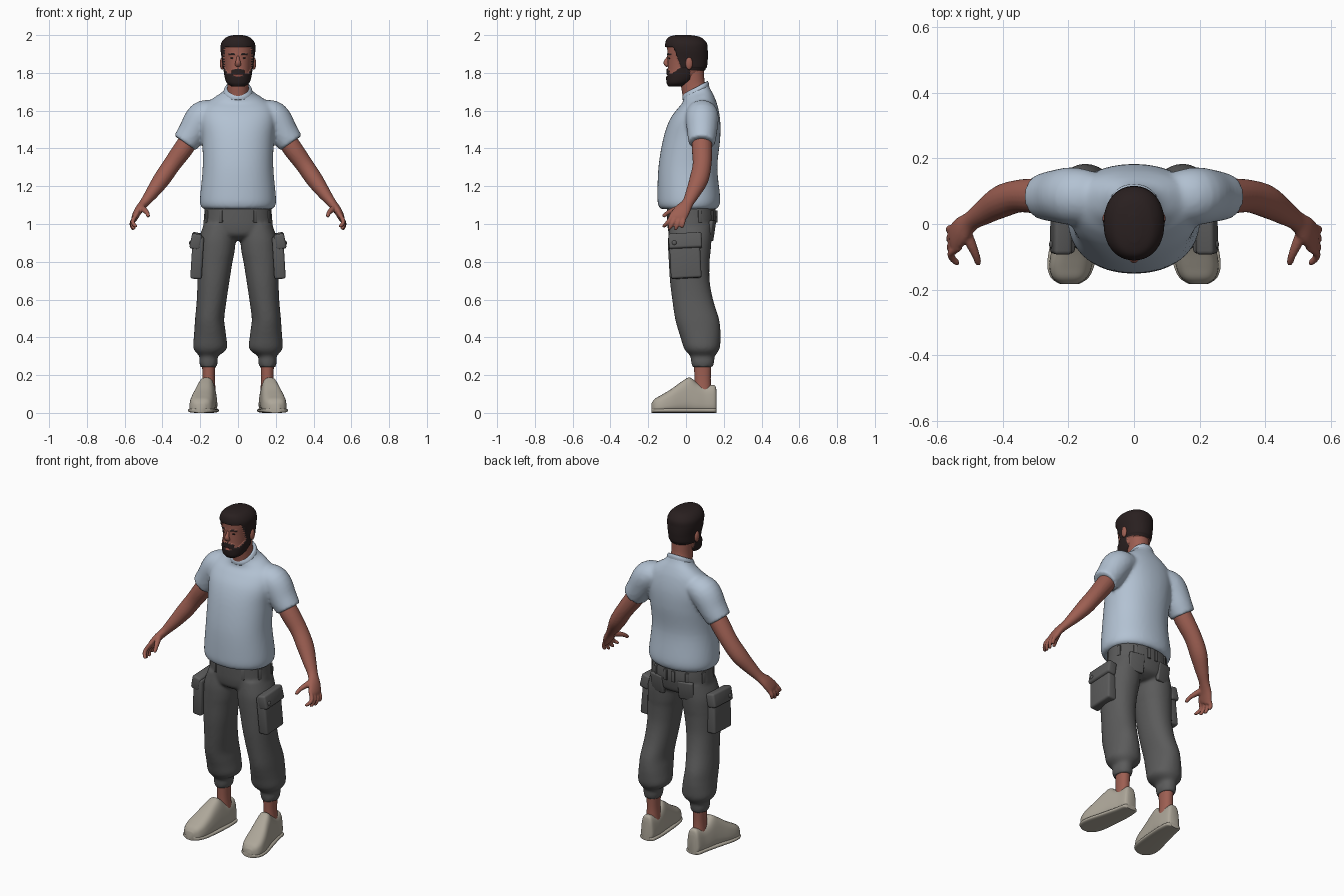
import bpy, bmesh, math
from mathutils import Vector, Matrix

if "Cube" in bpy.data.objects:
    bpy.data.objects.remove(bpy.data.objects["Cube"])


def material(name, rgb):
    m = bpy.data.materials.new(name)
    m.diffuse_color = (*rgb, 1)
    m.use_nodes = True
    m.node_tree.nodes["Principled BSDF"].inputs["Base Color"].default_value = m.diffuse_color
    return m


SKIN = material("skin", (0.34, 0.115, 0.085))
HAIR = material("dark_hair", (0.022, 0.014, 0.014))
SHIRT = material("pale_blue_cloth", (0.45, 0.54, 0.65))
PANTS = material("grey_cloth", (0.105, 0.105, 0.105))
SHOE = material("beige_leather", (0.42, 0.385, 0.32))
LIP = material("lips", (0.28, 0.075, 0.06))


def spline(rows, n):
    """Catmull-Rom resampling of rows of numbers."""
    out = []
    for i in range(len(rows) - 1):
        p = [rows[max(0, min(len(rows) - 1, i + k))] for k in (-1, 0, 1, 2)]
        for s in range(n):
            t = s / n
            out.append([0.5 * (2 * b + (c - a) * t + (2 * a - 5 * b + 4 * c - d) * t * t
                               + (3 * b - a - 3 * c + d) * t ** 3)
                        for a, b, c, d in zip(*p)])
    out.append(list(rows[-1]))
    return out


def spow(v, e):
    return math.copysign(abs(v) ** e, v)


def circle(seg):
    return [(math.cos(2 * math.pi * i / seg), math.sin(2 * math.pi * i / seg)) for i in range(seg)]


def stack(rows, n=5, seg=48, e=0.92):
    """Level rings from rows of z, x, y, half width, half depth, tilt."""
    return [[Vector((x + rx * spow(c, e), y + ry * spow(s, e), z + tilt * ry * s))
             for c, s in circle(seg)] for z, x, y, rx, ry, tilt in spline(rows, n)]


def tube(rows, n=5, seg=20):
    """Rings square to a path; rows of x, y, z, thickness radius, width radius."""
    pts = spline(rows, n)
    rings = []
    for i, (x, y, z, ra, rb) in enumerate(pts):
        t = (Vector(pts[min(i + 1, len(pts) - 1)][:3]) - Vector(pts[max(i - 1, 0)][:3])).normalized()
        b = Vector((0, 1, 0))
        b = (b - t * b.dot(t)).normalized()
        a = t.cross(b)
        rings.append([Vector((x, y, z)) + a * ra * c + b * rb * s for c, s in circle(seg)])
    return rings


def flip(rings):
    return [[Vector((-p.x, p.y, p.z)) for p in r] for r in rings]


def make(name, bm, mats, smooth=True):
    bmesh.ops.recalc_face_normals(bm, faces=bm.faces[:])
    me = bpy.data.meshes.new(name)
    bm.to_mesh(me)
    bm.free()
    for m in mats:
        me.materials.append(m)
    for p in me.polygons:
        p.use_smooth = smooth
    ob = bpy.data.objects.new(name, me)
    bpy.context.collection.objects.link(ob)
    return ob


def part(name, shells, mat, voxel=0, smooth=4, mirror=False):
    bm = bmesh.new()
    for rings in shells:
        vs = [[bm.verts.new(p) for p in r] for r in rings]
        k = len(vs[0])
        for a, b in zip(vs, vs[1:]):
            for i in range(k):
                bm.faces.new((a[i], a[(i + 1) % k], b[(i + 1) % k], b[i]))
        bm.faces.new(vs[0][::-1])
        bm.faces.new(vs[-1])
    ob = make(name, bm, [mat])
    if mirror:
        add_mirror(ob)
    if voxel:
        r = ob.modifiers.new("fuse", "REMESH")
        r.mode = 'VOXEL'
        r.voxel_size = voxel
        r.use_smooth_shade = True
        s = ob.modifiers.new("soften", "SMOOTH")
        s.iterations = smooth
    return ob


def add_mirror(ob):
    m = ob.modifiers.new("mirror", "MIRROR")
    m.use_mirror_merge = False


def box(name, loc, size, mat, rot=(0, 0, 0), bevel=0.012):
    bm = bmesh.new()
    bmesh.ops.create_cube(bm, size=1)
    bmesh.ops.scale(bm, vec=size, verts=bm.verts[:])
    bmesh.ops.bevel(bm, geom=bm.edges[:], offset=bevel, segments=3, profile=0.5, affect='EDGES')
    for axis, a in zip("XYZ", rot):
        bmesh.ops.rotate(bm, matrix=Matrix.Rotation(a, 3, axis), verts=bm.verts[:])
    bmesh.ops.translate(bm, vec=loc, verts=bm.verts[:])
    ob = make(name, bm, [mat])
    add_mirror(ob)
    return ob


def ball(name, loc, size, mat):
    bm = bmesh.new()
    bmesh.ops.create_uvsphere(bm, u_segments=20, v_segments=12, radius=1)
    bmesh.ops.scale(bm, vec=size, verts=bm.verts[:])
    bmesh.ops.translate(bm, vec=loc, verts=bm.verts[:])
    ob = make(name, bm, [mat])
    add_mirror(ob)
    return ob


# Shirt: torso and two sleeves fused
torso = stack([(1.08, 0, .015, .185, .148, 0), (1.095, 0, .015, .197, .16, 0), (1.14, 0, .015, .201, .166, 0),
               (1.3, 0, .01, .187, .156, 0), (1.45, 0, .03, .19, .151, 0), (1.55, 0, .047, .2, .134, 0),
               (1.62, 0, .06, .185, .106, .1), (1.662, 0, .064, .135, .082, .25),
               (1.692, 0, .055, .085, .071, .4), (1.715, 0, .05, .069, .066, .52)])
sleeve = tube([(.11, .08, 1.595, .06, .075), (.185, .085, 1.568, .085, .088),
               (.243, .085, 1.482, .077, .079), (.281, .083, 1.428, .07, .07)])
part("shirt", [torso, sleeve, flip(sleeve)], SHIRT, voxel=.01, smooth=5)
part("shirt_collar", [stack([(1.692, 0, .052, .076, .07, .5), (1.708, 0, .051, .075, .07, .53),
                             (1.722, 0, .05, .067, .065, .55)])], SHIRT)

# Trousers: hips and two legs fused
hips = stack([(1.12, 0, .025, .175, .125, 0), (1.04, 0, .03, .18, .13, 0), (.98, 0, .028, .183, .125, 0),
              (.94, 0, .027, .16, .112, 0), (.915, 0, .025, .06, .07, 0)])
leg = stack([(1.0, .1, .025, .08, .11, 0), (.92, .11, .02, .097, .115, 0), (.85, .116, .018, .097, .112, 0),
             (.8, .122, .017, .093, .108, 0), (.7, .13, .02, .085, .105, 0), (.6, .139, .035, .079, .108, 0),
             (.5, .15, .058, .077, .116, 0), (.44, .149, .07, .082, .112, 0), (.4, .148, .077, .086, .106, 0),
             (.35, .147, .083, .09, .097, 0), (.325, .149, .085, .078, .085, 0), (.3, .155, .088, .05, .065, 0),
             (.27, .156, .088, .049, .061, 0), (.243, .156, .088, .043, .055, 0)])
part("trousers", [hips, leg, flip(leg)], PANTS, voxel=.009, smooth=4)

# Trouser details: cargo pockets, flaps, buttons, seat pockets, belt loops
box("cargo_pocket", (.216, -.004, .825), (.06, .162, .225), PANTS, rot=(.05, -.06, 0))
box("pocket_flap", (.222, -.004, .91), (.056, .176, .082), PANTS, rot=(.05, -.2, 0))
ball("pocket_button", (.25, -.062, .9), (.009, .013, .013), PANTS)
box("seat_pocket", (.095, .134, .965), (.09, .022, .11), PANTS, rot=(-.15, 0, -.2), bevel=.007)
for i, a in enumerate((20, 55, 82, -25, -60)):
    a = math.radians(a)
    box("belt_loop_%d" % (i + 1), (.18 * math.cos(a), .03 + .13 * math.sin(a), 1.04),
        (.014, .022, .065), PANTS, rot=(0, 0, a), bevel=.004)

# Arms with palm, fingers and thumb fused
arm = tube([(.2, .085, 1.53, .05, .05), (.285, .085, 1.405, .052, .054), (.35, .085, 1.315, .047, .05),
            (.405, .068, 1.235, .045, .05), (.455, .037, 1.165, .035, .039), (.495, .01, 1.113, .025, .031),
            (.525, -.018, 1.075, .022, .042), (.545, -.042, 1.038, .018, .045), (.549, -.05, 1.022, .012, .036)])
digits = [tube([(.532, -.037 + o, 1.06, .011, .012), (.556, -.05 + 1.15 * o, 1.02, .012, .012),
                ((.556 + tx) / 2 + .006, (-.05 + ty) / 2 + .6 * o, (1.02 + tz) / 2, .011, .011),
                (tx, ty, tz + .005, .009, .009), (tx - .001, ty - .001, tz, .004, .004)], seg=12)
          for o, tx, ty, tz in ((-.033, .54, -.118, .982), (-.011, .551, -.088, .97),
                                (.011, .556, -.055, .968), (.032, .56, -.022, .979))]
thumb = tube([(.513, -.02, 1.09, .016, .016), (.497, -.06, 1.075, .016, .016), (.482, -.095, 1.06, .012, .012),
              (.475, -.118, 1.042, .01, .01), (.474, -.122, 1.037, .004, .004)], seg=12)
part("arm", [arm, thumb] + digits, SKIN, voxel=.005, smooth=3, mirror=True)

# Ankles and neck
part("ankle", [stack([(.1, .155, .09, .038, .045, 0), (.18, .155, .088, .033, .043, 0),
                      (.27, .155, .088, .036, .047, 0)])], SKIN, mirror=True)
part("neck", [stack([(1.64, 0, .055, .065, .065, .4), (1.7, 0, .047, .059, .064, .4),
                     (1.75, 0, .035, .056, .063, .1), (1.84, 0, .03, .06, .065, 0)])], SKIN)

# Head: hair and beard raised and coloured by region
rings = stack([(1.735, 0, -.055, .032, .034, 0), (1.75, 0, -.04, .053, .056, 0), (1.78, 0, -.02, .064, .078, 0),
               (1.82, 0, 0, .07, .096, 0), (1.87, 0, .004, .075, .101, 0), (1.92, 0, .003, .082, .102, 0),
               (1.955, 0, 0, .079, .1, 0), (1.98, 0, -.008, .057, .08, 0), (1.99, 0, -.015, .022, .04, 0)],
              n=13, seg=112)
head = part("head", [rings], SKIN)
head.data.materials.append(HAIR)
head.data.materials.append(LIP)


def region(p):
    x, y, z = abs(p.x), p.y, p.z
    if y < -.07 and x < .024 and abs(z - 1.786) < .006 - .1 * x:
        return 2
    back = max(0, min(1, (y + .065) / .045))
    if z > 1.937 - .122 * back and not (y > .03 and z < 1.8):
        return 1
    if y < .02 and z < 1.797 + max(0, y + .07) * .8:
        return 1
    if y < -.07 and x < .034 and z < 1.823 - .25 * x and z > 1.79:
        return 1
    if y < -.05 and .014 < x < .05 and abs(z - 1.9 + .15 * abs(x - .03)) < .005:
        return 1
    return 0


for p in head.data.polygons:
    p.material_index = region(p.center)
normals = [v.normal.copy() for v in head.data.vertices]
for v, nrm in zip(head.data.vertices, normals):
    if region(v.co) == 1:
        brow = v.co.y < -.05 and 1.86 < v.co.z < 1.92
        v.co += nrm * (.003 if brow else .01 if v.co.z > 1.83 else .007)

# Face details
part("nose", [tube([(0, -.088, 1.893, .007, .007), (0, -.099, 1.873, .009, .009), (0, -.106, 1.855, .014, .013),
                    (0, -.1, 1.84, .015, .01), (0, -.096, 1.836, .007, .005)])], SKIN)
ball("eye", (.03, -.0885, 1.877), (.011, .005, .005), HAIR)
ball("ear", (.084, .016, 1.85), (.012, .019, .033), SKIN)


# Shoes: upper lofted from heel to toe, and a thin sole
def shoe(grow, cap):
    rows = spline([(.162, .155, .026, .115), (.15, .155, .043, .148), (.1, .157, .051, .142), (.06, .162, .056, .158),
                   (.02, .168, .06, .187), (-.02, .175, .064, .168), (-.08, .186, .069, .125),
                   (-.13, .193, .067, .095), (-.165, .196, .052, .074), (-.183, .197, .025, .05)], 5)
    out = []
    for y, x, w, h in rows:
        h = min(h, cap)
        ring = []
        for c, s in circle(36):
            z = h / 2 * (1 + spow(s, .65))
            ring.append(Vector((x + (w + grow) * spow(c, .65) * (1 - 2.1 * max(0, z - .02)), y, z)))
        out.append(ring)
    return out


part("shoe_upper", [shoe(0, 1)], SHOE, mirror=True)
part("shoe_sole", [shoe(.004, .026)], SHOE, mirror=True)

# Keep hard edges on flat-capped parts
for ob in bpy.context.scene.objects:
    ob.select_set(ob.name.startswith(("shoe", "cargo", "pocket", "seat", "belt")))
    if ob.select_get():
        bpy.context.view_layer.objects.active = ob
bpy.ops.object.shade_smooth_by_angle(angle=math.radians(40))
